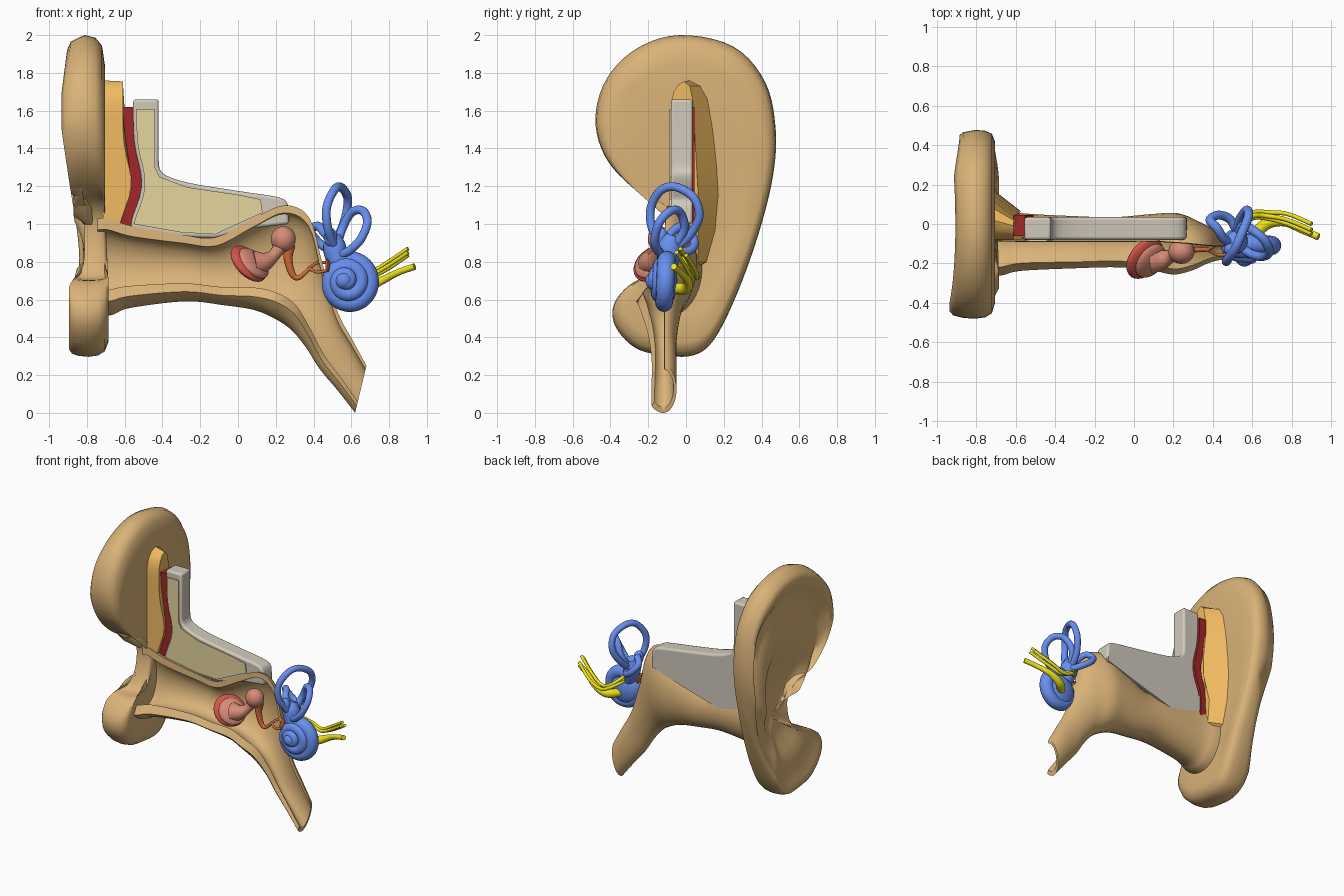
import bpy, bmesh, math
from mathutils import Vector, Matrix

def mat(name, rgb):
    m = bpy.data.materials.new(name)
    m.diffuse_color = (*rgb, 1)
    return m

SKIN = mat("skin", (0.70, 0.45, 0.19))
ORANGE = mat("cartilage", (0.88, 0.50, 0.12))
RED = mat("muscle", (0.36, 0.02, 0.02))
DRUM = mat("drum_red", (0.66, 0.09, 0.07))
PINK = mat("ossicle_pink", (0.68, 0.26, 0.18))
RUST = mat("ossicle_rust", (0.65, 0.15, 0.04))
BLUE = mat("inner_ear_blue", (0.14, 0.28, 0.88))
YELLOW = mat("nerve_yellow", (0.85, 0.76, 0.01))
BONE = mat("bone", (0.64, 0.59, 0.50))
MARROW = mat("marrow", (0.78, 0.66, 0.34))

def clip(v):
    return min(max(v, 0), 1)

def finish(name, bm, material, angle=40):
    bmesh.ops.recalc_face_normals(bm, faces=bm.faces)
    me = bpy.data.meshes.new(name)
    bm.to_mesh(me)
    bm.free()
    ob = bpy.data.objects.new(name, me)
    bpy.context.collection.objects.link(ob)
    me.materials.append(material)
    bpy.ops.object.select_all(action='DESELECT')
    ob.select_set(True)
    bpy.context.view_layer.objects.active = ob
    bpy.ops.object.shade_smooth_by_angle(angle=math.radians(angle))
    return ob

def spline(pts, n=6, closed=False):
    """Catmull-Rom through tuples of any size"""
    out, k = [], len(pts)
    get = (lambda i: pts[i % k]) if closed else (lambda i: pts[min(max(i, 0), k - 1)])
    for i in range(k if closed else k - 1):
        for j in range(n):
            t = j / n
            out.append(tuple(0.5 * (2*b + (c-a)*t + (2*a-5*b+4*c-d)*t*t + (3*b-a-3*c+d)*t**3)
                             for a, b, c, d in zip(get(i-1), get(i), get(i+1), get(i+2))))
    if not closed:
        out.append(tuple(pts[-1]))
    return out

def loft(name, rings, material, angle=40):
    bm = bmesh.new()
    vs = [[bm.verts.new(p) for p in r] for r in rings]
    n = len(vs[0])
    for a, b in zip(vs, vs[1:]):
        for i in range(n):
            bm.faces.new((a[i], a[(i+1) % n], b[(i+1) % n], b[i]))
    bm.faces.new(vs[0])
    bm.faces.new(vs[-1])
    return finish(name, bm, material, angle)

def tube(name, pts, material, n=6, sides=14):
    """Swept tube; each point is x, y, z, radius"""
    path = spline(pts, n)
    P = [Vector(p[:3]) for p in path]
    k, rings, u = len(P), [], None
    for i in range(k):
        t = (P[min(i+1, k-1)] - P[max(i-1, 0)]).normalized()
        u = t.orthogonal() if u is None else u - t * u.dot(t)
        u.normalize()
        w = t.cross(u)
        rings.append([P[i] + path[i][3] * (u * math.cos(a) + w * math.sin(a))
                      for a in (2 * math.pi * j / sides for j in range(sides))])
    return loft(name, rings, material, 60)

def prism(name, pts, y0, y1, material, bevel=0.0):
    bm = bmesh.new()
    f = bm.faces.new([bm.verts.new((x, y0, z)) for x, z in pts])
    r = bmesh.ops.extrude_face_region(bm, geom=[f])
    bmesh.ops.translate(bm, vec=(0, y1 - y0, 0),
                        verts=[v for v in r['geom'] if isinstance(v, bmesh.types.BMVert)])
    ob = finish(name, bm, material)
    if bevel:
        m = ob.modifiers.new("bevel", 'BEVEL')
        m.width, m.segments = bevel, 3
    return ob

def ball(name, loc, scale, material, axis=(0, 0, 1)):
    bm = bmesh.new()
    rot = Vector((0, 0, 1)).rotation_difference(Vector(axis)).to_matrix().to_4x4()
    bmesh.ops.create_uvsphere(bm, u_segments=32, v_segments=18, radius=1,
                              matrix=Matrix.Translation(loc) @ rot @ Matrix.Diagonal((*scale, 1)))
    return finish(name, bm, material, 60)

# outer ear: outline (y, z) shrunk in rings, front relief with rim, fold and bowl
outline = spline([(-0.03, 2.0), (-0.26, 1.93), (-0.42, 1.77), (-0.48, 1.56), (-0.43, 1.36), (-0.29, 1.2),
                  (-0.14, 1.13), (-0.065, 1.02), (-0.075, 0.86), (-0.15, 0.72), (-0.28, 0.69), (-0.38, 0.58),
                  (-0.375, 0.46), (-0.27, 0.345), (-0.12, 0.305), (0.04, 0.305), (0.15, 0.39), (0.27, 0.63),
                  (0.385, 0.95), (0.46, 1.25), (0.475, 1.5), (0.42, 1.75), (0.25, 1.94)], 5, True)
cy, cz = 0.07, 0.88
# ring scale, x in upper ear, x in lobe (first part faces outward, last part inward)
relief = [(0.02, -0.765, -0.78), (0.18, -0.765, -0.78), (0.3, -0.775, -0.80), (0.42, -0.82, -0.83),
          (0.53, -0.87, -0.855), (0.62, -0.865, -0.86), (0.72, -0.85, -0.865), (0.8, -0.865, -0.875),
          (0.87, -0.91, -0.885), (0.93, -0.935, -0.895), (0.97, -0.915, -0.88), (0.992, -0.865, -0.845),
          (1.0, -0.81, -0.79), (0.988, -0.755, -0.74), (0.95, -0.72, -0.705), (0.86, -0.705, -0.685),
          (0.6, -0.71, -0.70), (0.3, -0.71, -0.71), (0.02, -0.71, -0.71)]
rings = []
for i, (s, x_up, x_low) in enumerate(relief):
    ring = []
    for y, z in outline:
        w = clip((z - 0.65) / 0.45)
        x = x_low + (x_up - x_low) * w
        if i < 12:
            if i > 6:  # rim lies lower at the top, towards the middle and at the back
                x += w * max(0.03 * clip((z - 1.75) / 0.25), 0.055 * clip((1.55 - z) / 0.4),
                             0.05 * clip((y - 0.1) / 0.35))
            # relief fades out in the cut-away notch beside the canal
            amp = clip((math.hypot(y - cy, z - cz) - 0.16) / 0.3)
            x = x * amp + (1 - amp) * (-0.765 - 0.05 * s ** 2 * (1 if i < 11 else 0.6))
        ring.append((x, cy + (y - cy) * s, cz + (z - cz) * s))
    rings.append(ring)
loft("outer_ear", rings, SKIN, 80)

# ear canal, middle ear cavity and tube: open C-shaped shell
# stations: top x, z, bottom x, z, y centre, half depth, wall
stations = [(-0.745, 1.03, -0.745, 0.50, -0.10, 0.19, 0.06), (-0.69, 1.03, -0.66, 0.52, -0.10, 0.18, 0.06),
            (-0.56, 0.99, -0.57, 0.555, -0.10, 0.155, 0.055), (-0.30, 0.945, -0.28, 0.59, -0.10, 0.14, 0.045),
            (-0.12, 0.93, -0.08, 0.57, -0.10, 0.135, 0.045), (0.08, 1.03, 0.08, 0.545, -0.10, 0.15, 0.045),
            (0.25, 1.10, 0.19, 0.50, -0.11, 0.165, 0.04), (0.38, 1.03, 0.28, 0.44, -0.12, 0.13, 0.04),
            (0.45, 0.78, 0.36, 0.345, -0.12, 0.09, 0.035), (0.53, 0.53, 0.43, 0.235, -0.12, 0.07, 0.03),
            (0.61, 0.38, 0.53, 0.115, -0.12, 0.07, 0.025), (0.68, 0.25, 0.62, 0.0, -0.12, 0.07, 0.02)]
rings = []
for tx, tz, bx, bz, yc, ry, wall in spline(stations, 5):
    c, u = Vector(((tx + bx) / 2, yc, (tz + bz) / 2)), Vector(((tx - bx) / 2, 0, (tz - bz) / 2))
    arc = [math.radians(5 + 220 * i / 22) for i in range(23)]
    k = 1 - wall / u.length
    def side(a, depth):
        return Vector((0, depth * math.sin(a) * (1.25 if a > math.pi else 1), 0))
    outer = [c + u * math.cos(a) + side(a, ry) for a in arc]
    inner = [c + u * (k * math.cos(a) + 0.04 * (1 - math.cos(a))) + side(a, ry - wall * 0.8) for a in arc]
    rings.append(outer + inner[::-1])
loft("ear_canal_shell", rings, SKIN, 50)

# wavy boundary shared by cartilage, muscle and bone
def wave(z):
    return -0.61 + 0.045 * math.exp(-((z - 1.22) / 0.15) ** 2) - 0.02 * clip((1.12 - z) / 0.12) + 0.02 * clip((1.0 - z) / 0.25)

def levels(a, b, n=12):
    return [a + (b - a) * i / n for i in range(n + 1)]

# skull bone with marrow face on its front; thin lower sheet behind the canal
curve_top = spline([(-0.42, 1.34), (-0.40, 1.27), (-0.27, 1.22), (0.0, 1.175), (0.22, 1.14), (0.265, 1.10)], 4)
prism("skull_bone", [(wave(z) + 0.055, z) for z in levels(0.97, 1.66)] + [(-0.42, 1.66)] + curve_top
      + [(0.27, 1.0), (0.1, 0.98), (-0.12, 0.925), (-0.3, 0.93)], -0.08, 0.035, BONE, 0.015)
prism("skull_bone_lower", [(-0.57, 1.0), (0.26, 1.02), (0.26, 0.98), (0.0, 0.90), (-0.56, 0.74)],
      0.018, 0.035, BONE)
prism("bone_marrow", [(wave(z) + 0.072, z) for z in levels(1.0, 1.61)] + [(-0.44, 1.61), (-0.44, 1.30),
      (-0.415, 1.25), (-0.27, 1.195), (0.0, 1.155), (0.12, 1.13), (0.13, 1.06), (-0.12, 0.945), (-0.3, 0.955)],
      -0.088, -0.07, MARROW)

# muscle layer, with its lower part behind the canal
for name, z0, z1, y0 in (("muscle_layer", 0.99, 1.62, -0.06), ("muscle_layer_lower", 0.74, 1.0, 0.03)):
    prism(name, [(wave(z), z) for z in levels(z0, z1)]
          + [(wave(z) + 0.057, z) for z in levels(z1, z0)], y0, 0.046, RED)

# cartilage wedge: wide against the ear, narrow against the muscle
front = [(0.04, 0.79), (0.04, 0.97)] + [(-0.08, z) for z in levels(1.0, 1.64, 9)]
wide = front + [(-0.065, 1.70), (-0.03, 1.74), (0.02, 1.76), (0.08, 1.73), (0.12, 1.66), (0.145, 1.5),
                (0.165, 1.32), (0.175, 1.15), (0.16, 0.98), (0.11, 0.80), (0.06, 0.77)]
narrow = front + [(-0.065, 1.70), (-0.04, 1.74), (-0.01, 1.755), (0.02, 1.73), (0.035, 1.66), (0.045, 1.5),
                  (0.055, 1.32), (0.065, 1.15), (0.065, 0.98), (0.062, 0.80), (0.05, 0.77)]
loft("cartilage_wedge", [[(-0.715, y, z) for y, z in wide], [(wave(z), y, z) for y, z in narrow]], ORANGE, 35)

# eardrum and first ossicle
n = Vector((0.62, -0.46, 0.58)).normalized()
drum = Vector((0.055, -0.175, 0.79))
ball("eardrum", drum, (0.118, 0.115, 0.04), DRUM, n)
ball("eardrum_face", drum + n * 0.024 + Vector((0.012, 0, -0.012)), (0.1, 0.095, 0.036), PINK, n)
tube("hammer_bone", [(0.09, -0.185, 0.79, 0.07), (0.14, -0.18, 0.80, 0.052), (0.18, -0.165, 0.825, 0.035),
                     (0.21, -0.15, 0.86, 0.034), (0.24, -0.14, 0.91, 0.045)], PINK)
ball("hammer_head", (0.24, -0.14, 0.92), (0.066, 0.062, 0.068), PINK)

# remaining ossicles
tube("anvil_bone", [(0.275, -0.13, 0.89, 0.03), (0.265, -0.13, 0.82, 0.024), (0.285, -0.13, 0.74, 0.018),
                    (0.32, -0.13, 0.715, 0.013), (0.38, -0.13, 0.765, 0.010)], RUST)
for i, d in enumerate((0.025, -0.025)):
    tube(f"stirrup_arm_{i+1}", [(0.375, -0.13, 0.765, 0.009), (0.42, -0.13 + d, 0.77 + d, 0.008),
                                (0.47, -0.13 + d, 0.775 + d * 0.8, 0.008)], RUST)
ball("stirrup_plate", (0.475, -0.13, 0.775), (0.04, 0.045, 0.012), RUST, (1, 0, 0.1))

# cochlea: tapering spiral rising towards the front
coil = []
for i in range(49):
    t = i / 48
    a = math.radians(110) - t * 2 * math.pi * 2.8
    r = 0.118 * (1 - t ** 1.3)
    coil.append((0.59 - 0.028 * t + r * math.cos(a), -0.10 - 0.085 * t,
                 0.685 + 0.015 * t + r * 1.04 * math.sin(a), 0.05 - 0.022 * t))
tube("cochlea", coil, BLUE, 3, 16)
ball("cochlea_core", (0.585, -0.105, 0.69), (0.12, 0.12, 0.06), BLUE, (0, 1, 0))
ball("cochlea_tip", (0.56, -0.175, 0.70), (0.045, 0.045, 0.04), BLUE, (0, 1, 0))
tube("vestibule", [(0.55, -0.10, 0.76, 0.05), (0.52, -0.09, 0.83, 0.06), (0.51, -0.085, 0.89, 0.06),
                   (0.51, -0.07, 0.94, 0.035)], BLUE)

# semicircular canals
canals = {
    "upper_canal": [(0.51, -0.12, 0.88), (0.475, -0.18, 0.98), (0.47, -0.185, 1.09), (0.51, -0.13, 1.18),
                    (0.545, -0.05, 1.195), (0.58, 0.04, 1.14), (0.57, 0.07, 1.04), (0.535, 0.02, 0.94), (0.52, -0.05, 0.88)],
    "rear_canal": [(0.52, -0.07, 0.87), (0.55, -0.01, 0.97), (0.60, -0.03, 1.06), (0.66, -0.08, 1.07),
                   (0.685, -0.14, 1.01), (0.65, -0.165, 0.92), (0.59, -0.15, 0.86), (0.53, -0.11, 0.83)],
    "side_canal": [(0.52, -0.11, 0.87), (0.46, -0.08, 0.95), (0.42, -0.02, 0.99), (0.385, 0.02, 0.96),
                   (0.43, 0.045, 0.90), (0.49, 0.02, 0.86), (0.53, -0.06, 0.85)]}
for name, pts in canals.items():
    tube(name, [(*p, 0.023) for p in pts], BLUE)
ball("canal_swelling", (0.49, -0.13, 0.93), (0.035, 0.035, 0.05), BLUE)

# nerves
tube("hearing_nerve", [(0.60, -0.07, 0.66, 0.03), (0.67, 0.0, 0.66, 0.03), (0.76, 0.01, 0.70, 0.022),
                       (0.85, -0.03, 0.745, 0.018), (0.935, -0.065, 0.775, 0.018)], YELLOW)
for i, (dy, dz) in enumerate([(0.0, 0.0), (0.03, -0.035), (-0.02, -0.02)]):
    tube(f"balance_nerve_{i+1}", [(0.53, -0.02, 0.82 + dz, 0.012), (0.60, 0.04 + dy * 0.5, 0.76 + dz * 0.5, 0.012),
                                  (0.68, 0.04 + dy * 0.6, 0.735 + dz * 0.6, 0.012), (0.78, 0.02 + dy, 0.79 + dz, 0.011),
                                  (0.90, -0.03 + dy, 0.87 + dz, 0.011)], YELLOW)
